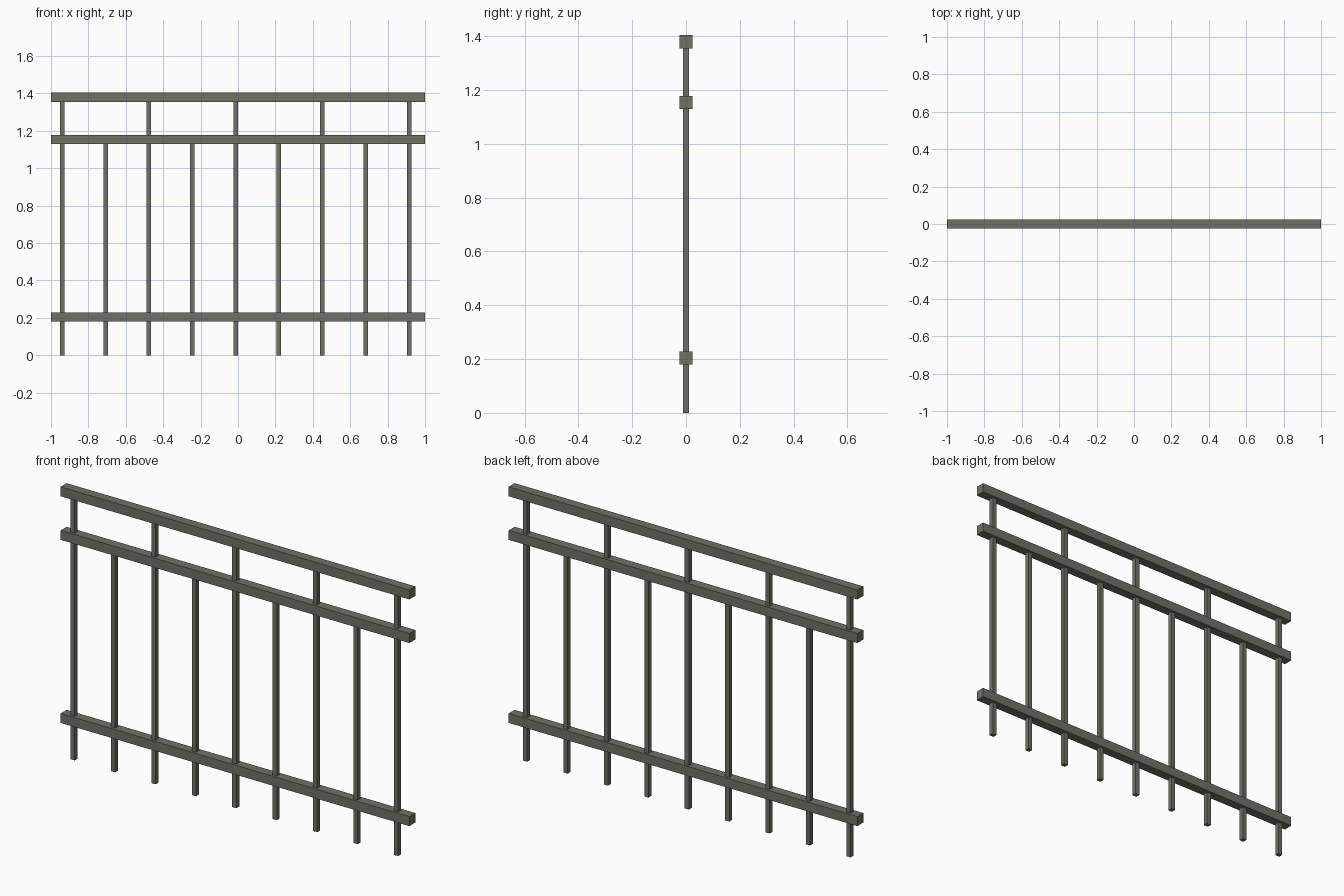
import bpy

if "Cube" in bpy.data.objects:
    bpy.data.objects.remove(bpy.data.objects["Cube"])

# single painted-metal colour
metal = bpy.data.materials.new("olive_grey_metal")
metal.diffuse_color = (0.165, 0.165, 0.138, 1)
metal.use_nodes = True
metal.node_tree.nodes["Principled BSDF"].inputs["Base Color"].default_value = metal.diffuse_color


def box(name, x0, x1, depth, z0, z1):
    bpy.ops.mesh.primitive_cube_add(size=1, location=((x0 + x1) / 2, 0, (z0 + z1) / 2))
    o = bpy.context.object
    o.name = name
    o.scale = (x1 - x0, depth, z1 - z0)
    bpy.ops.object.transform_apply(location=False, rotation=False, scale=True)
    o.data.materials.append(metal)
    return o


# horizontal rails
RAIL = 0.049
for name, z in (("bottom_rail", 0.2045), ("middle_rail", 1.1535), ("top_rail", 1.3795)):
    box(name, -1, 1, RAIL, z - RAIL / 2, z + RAIL / 2)

# upright bars: every other one reaches up to the top rail
BAR = 0.024
for i in range(9):
    x = -0.94 + i * 0.2318
    name, top = ("long_bar", 1.36) if i % 2 == 0 else ("short_bar", 1.135)
    box(f"{name}_{i + 1}", x - BAR / 2, x + BAR / 2, BAR, 0, top)
